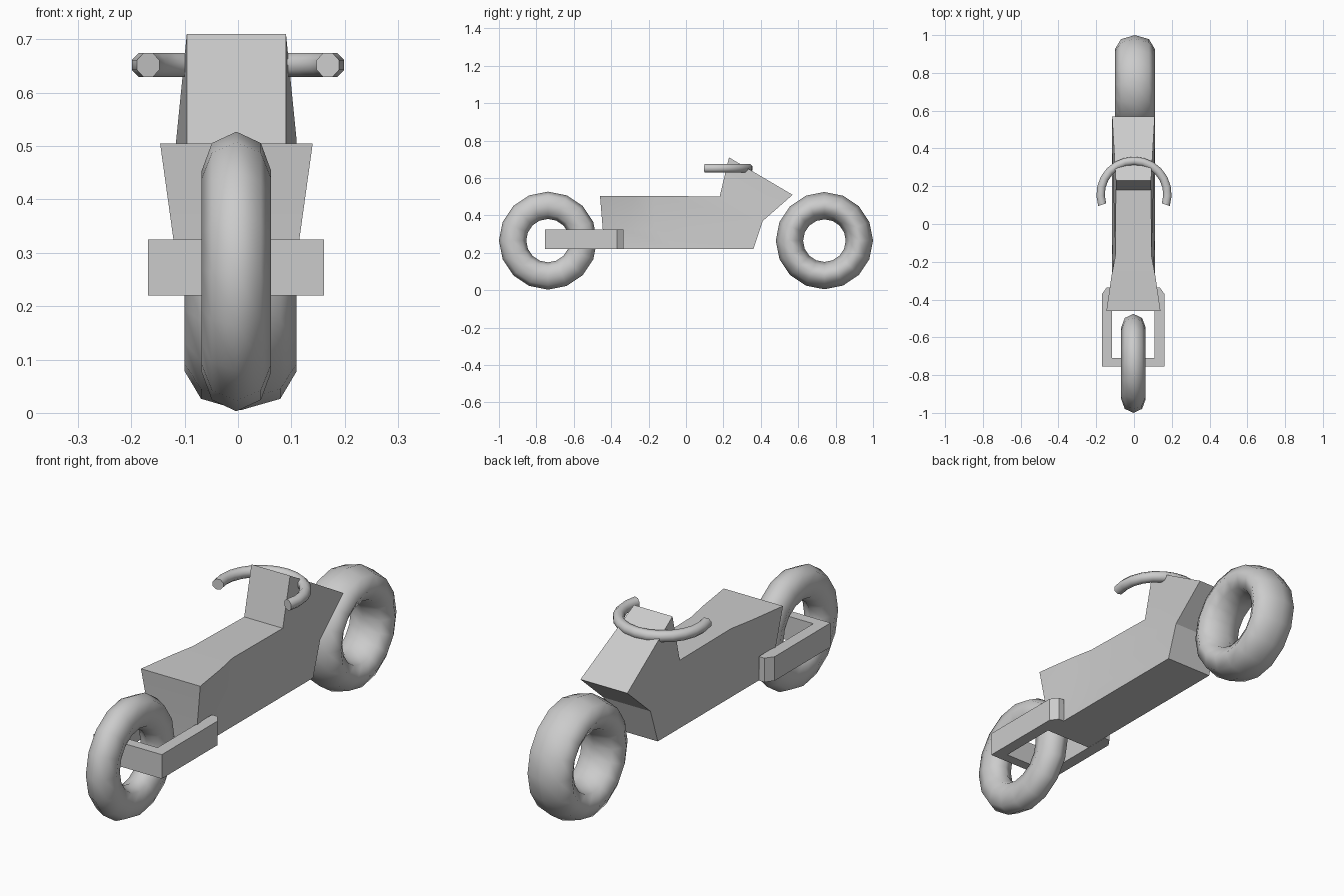
import bpy, bmesh
from math import pi, sin, cos, radians

if "Cube" in bpy.data.objects:
    bpy.data.objects.remove(bpy.data.objects["Cube"])


def finish(name, bm, angle=30):
    bmesh.ops.recalc_face_normals(bm, faces=bm.faces)
    me = bpy.data.meshes.new(name)
    bm.to_mesh(me)
    bm.free()
    ob = bpy.data.objects.new(name, me)
    bpy.context.collection.objects.link(ob)
    bpy.ops.object.select_all(action='DESELECT')
    ob.select_set(True)
    bpy.context.view_layer.objects.active = ob
    bpy.ops.object.shade_smooth_by_angle(angle=radians(angle))
    return ob


# Wheels: fat low-poly tori on an x axle
def wheel(name, x, y, z, half_width, outer):
    minor = 0.073
    bpy.ops.mesh.primitive_torus_add(major_segments=16, minor_segments=8,
                                     major_radius=outer - minor, minor_radius=minor,
                                     location=(x, y, z), rotation=(0, pi / 2, 0))
    ob = bpy.context.object
    ob.name = name
    ob.scale.z = half_width / minor
    bpy.ops.object.shade_smooth()


wheel("rear_wheel", -0.003, -0.738, 0.265, 0.065, 0.262)
wheel("front_wheel", 0.005, 0.74, 0.265, 0.105, 0.26)

# Body: side points (y, z, half width), mirrored and bridged along the outline
pts = {
    'A': (-.46, .505, .143), 'B': (-.28, .505, .117), 'C': (-.17, .505, .096),
    'D': (.18, .50, .093), 'E': (.23, .71, .093), 'F': (.57, .51, .113),
    'G': (.41, .37, .113), 'H': (.36, .22, .113), 'I': (-.05, .22, .113),
    'J': (-.33, .22, .113), 'K': (-.44, .22, .113), 'L': (-.445, .325, .118),
    'M': (-.33, .325, .104), 'N': (-.17, .325, .096),
}
bm = bmesh.new()
side = {s: {k: bm.verts.new((s * w - 0.003, y, z)) for k, (y, z, w) in pts.items()}
        for s in (-1, 1)}
for s in (-1, 1):
    for quad in ("ABML", "BCNM", "CDGN", "DEFG", "NGHI", "MNIJ", "LMJK"):
        bm.faces.new([side[s][k] for k in quad])
outline = "ABCDEFGHIJKL"
for a, b in zip(outline, outline[1:] + outline[0]):
    bm.faces.new((side[-1][a], side[-1][b], side[1][b], side[1][a]))
finish("body", bm)

# Swing arm: U-shaped plan extruded upward
half = [(.165, -.755), (.165, -.37), (.14, -.335), (.113, -.335), (.113, -.71)]
plan = half + [(-x, y) for x, y in reversed(half)]
bm = bmesh.new()
face = bm.faces.new([bm.verts.new((x - 0.004, y, .22)) for x, y in plan])
ext = bmesh.ops.extrude_face_region(bm, geom=[face])
bmesh.ops.translate(bm, vec=(0, 0, .105),
                    verts=[v for v in ext['geom'] if isinstance(v, bmesh.types.BMVert)])
finish("swing_arm", bm, 20)

# Handlebar: eight-sided tube swept round an arc
bm = bmesh.new()
rings = []
steps, sides = 14, 8
for i in range(steps + 1):
    a = radians(-18 + 216 * i / steps)
    ring = []
    for j in range(sides):
        t = 2 * pi * (j + .5) / sides
        r = .177 + .024 * cos(t)
        ring.append(bm.verts.new((r * cos(a), .157 + r * sin(a), .652 + .024 * sin(t))))
    rings.append(ring)
for r0, r1 in zip(rings, rings[1:]):
    for j in range(sides):
        k = (j + 1) % sides
        bm.faces.new((r0[j], r0[k], r1[k], r1[j]))
bm.faces.new(rings[0])
bm.faces.new(rings[-1])
finish("handlebar", bm, 50)
